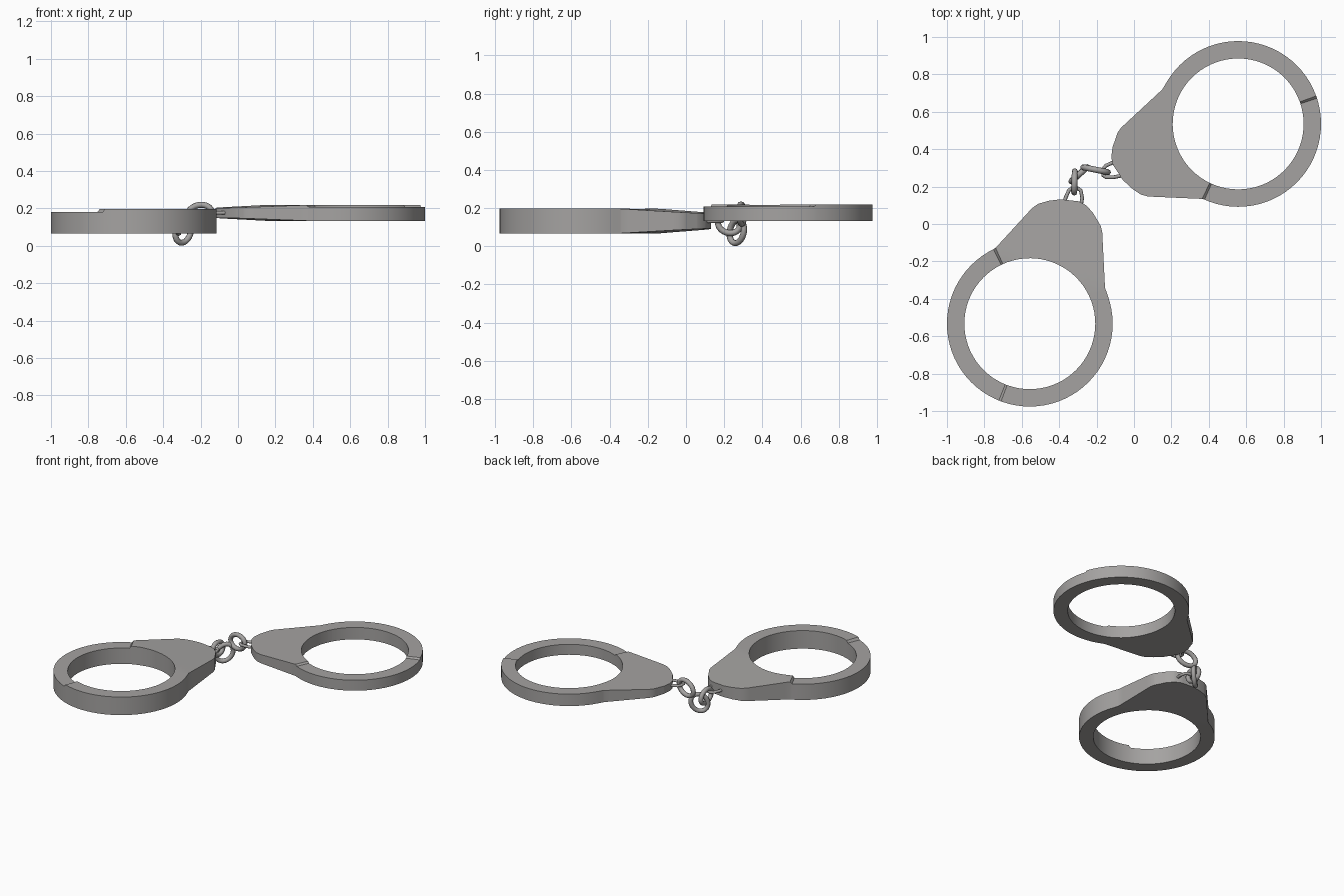
import bpy, bmesh, math
from mathutils import Vector

if "Cube" in bpy.data.objects:
    bpy.data.objects.remove(bpy.data.objects["Cube"])

R_IN, R_OUT = 0.35, 0.443
ARM = (115.0, 249.0)        # angular range of the lower swing arm
LOCK_DIR = math.radians(71)

# Lock housing outline relative to the ring centre
OUTLINE = [(0.415, 0.155), (0.402, 0.193), (0.387, 0.493), (0.379, 0.523),
           (0.337, 0.594), (0.300, 0.634), (0.262, 0.654), (0.165, 0.665),
           (0.100, 0.657), (0.045, 0.641), (0.012, 0.618), (-0.187, 0.401)]

# Dark steel
steel = bpy.data.materials.new("dark_steel")
steel.diffuse_color = (0.375, 0.365, 0.358, 1)
steel.use_nodes = True
steel.node_tree.nodes["Principled BSDF"].inputs["Base Color"].default_value = steel.diffuse_color


def ang(p):
    return math.degrees(math.atan2(p[1], p[0])) % 360


def cross(p, q):
    return p[0] * q[1] - p[1] * q[0]


def outer_radius(a):
    d = (math.cos(math.radians(a)), math.sin(math.radians(a)))
    for p, q in zip(OUTLINE, OUTLINE[1:]):
        if ang(p) - 1e-4 <= a <= ang(q) + 1e-4:
            e = (q[0] - p[0], q[1] - p[1])
            return cross(p, e) / cross(d, e)
    return R_OUT


def link_object(name, data):
    ob = bpy.data.objects.new(name, data)
    bpy.context.collection.objects.link(ob)
    bpy.ops.object.select_all(action='DESELECT')
    ob.select_set(True)
    bpy.context.view_layer.objects.active = ob
    data.materials.append(steel)


def make_cuff(name, centre, turn, mid, half):
    """Ring with a tapered lock housing and a slightly thinner swing arm."""
    angles = {float(a) for a in range(0, 360, 5)} | {ang(p) for p in OUTLINE}
    angles = {a for a in angles if all(abs(a - s) > 2 for s in ARM)}
    angles |= {ARM[0] - 0.7, ARM[0] + 1, ARM[1] - 1, ARM[1] + 0.7}
    bm = bmesh.new()
    steps = 5
    rows = []
    for a in sorted(angles):
        r1 = outer_radius(a)
        arm = ARM[0] < a < ARM[1]
        t = math.radians(a)
        top, bot = [], []
        for i in range(steps + 1):
            r = R_IN + (r1 - R_IN) * i / steps
            u = r * math.cos(t - LOCK_DIR)
            k = 1 if arm else 1 - 0.41 * min(max((u - 0.30) / 0.42, 0), 1)
            x = centre[0] + r * math.cos(t + turn)
            y = centre[1] + r * math.sin(t + turn)
            cut = half * 0.25 if arm else 0
            top.append(bm.verts.new((x, y, mid + half * k - cut)))
            bot.append(bm.verts.new((x, y, mid - half * k)))
        rows.append(top + bot[::-1])
    for p, q in zip(rows, rows[1:] + rows[:1]):
        for i in range(len(p)):
            j = (i + 1) % len(p)
            bm.faces.new((p[i], p[j], q[j], q[i]))
    bmesh.ops.recalc_face_normals(bm, faces=bm.faces)
    me = bpy.data.meshes.new(name)
    bm.to_mesh(me)
    bm.free()
    link_object(name, me)
    bpy.ops.object.shade_smooth_by_angle(angle=math.radians(25))


def make_wire(name, pts, radius, cyclic):
    cu = bpy.data.curves.new(name, 'CURVE')
    cu.dimensions = '3D'
    cu.bevel_depth = radius
    cu.bevel_resolution = 2
    cu.use_fill_caps = True
    sp = cu.splines.new('POLY')
    sp.points.add(len(pts) - 1)
    for s, p in zip(sp.points, pts):
        s.co = (*p, 1)
    sp.use_cyclic_u = cyclic
    link_object(name, cu)
    bpy.ops.object.convert(target='MESH')
    bpy.ops.object.shade_smooth_by_angle(angle=math.radians(50))


def make_link(name, centre, long_axis, side_axis, a, b):
    c, l = Vector(centre), Vector(long_axis).normalized()
    s = Vector(side_axis)
    s = (s - l * s.dot(l)).normalized()
    pts = [c + l * a * math.cos(t) + s * b * math.sin(t)
           for t in (i * math.tau / 28 for i in range(28))]
    make_wire(name, pts, 0.016, True)


# Two cuffs
make_cuff("left_cuff", (-0.557, -0.533), 0, 0.132, 0.065)
make_cuff("right_cuff", (0.557, 0.535), math.radians(130), 0.176, 0.043)

# Wire eyelets on the lock housings
make_wire("left_eyelet", [(-0.375, 0.09, 0.132), (-0.366, 0.14, 0.132),
          (-0.348, 0.18, 0.132), (-0.335, 0.19, 0.132), (-0.30, 0.19, 0.132),
          (-0.285, 0.18, 0.132), (-0.277, 0.14, 0.132), (-0.285, 0.09, 0.132)], 0.01, False)
make_wire("right_eyelet", [(-0.06, 0.335, 0.176), (-0.11, 0.33, 0.176),
          (-0.15, 0.312, 0.176), (-0.165, 0.295, 0.176), (-0.165, 0.26, 0.176),
          (-0.15, 0.25, 0.176), (-0.11, 0.25, 0.176), (-0.06, 0.26, 0.176)], 0.01, False)

# Chain of three links
make_link("chain_link_left", (-0.318, 0.225, 0.115), (0.03, 1, -0.3), (0, 0, 1), 0.058, 0.045)
make_link("chain_link_middle", (-0.293, 0.266, 0.077), (0.4, 0.35, 0.75), (1, 0.9, 0), 0.065, 0.052)
make_link("chain_link_right", (-0.205, 0.290, 0.168), (1, -0.2, 0.25), (0, 0, 1), 0.068, 0.050)
